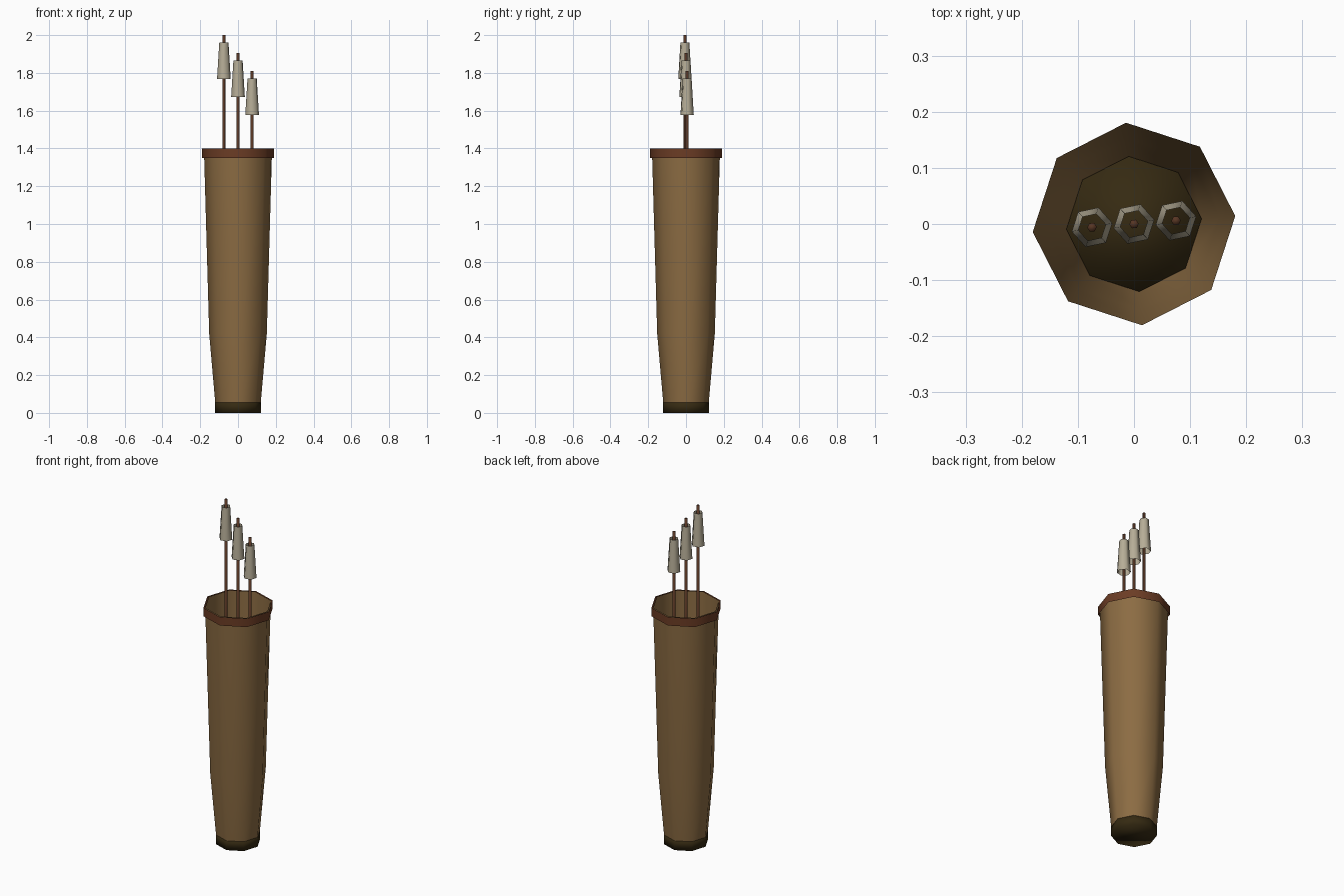
import bpy, bmesh, math

if "Cube" in bpy.data.objects:
    bpy.data.objects.remove(bpy.data.objects["Cube"])


def material(name, rgb):
    m = bpy.data.materials.new(name)
    m.diffuse_color = (*rgb, 1.0)
    m.use_nodes = True
    m.node_tree.nodes["Principled BSDF"].inputs["Base Color"].default_value = m.diffuse_color
    return m


leather = material("tan leather", (0.262, 0.150, 0.056))
trim = material("red brown trim", (0.147, 0.045, 0.018))
dark = material("dark leather", (0.036, 0.023, 0.006))
wood = material("shaft wood", (0.095, 0.036, 0.017))
feather = material("grey feather", (0.47, 0.42, 0.31))

TURN = math.radians(4.5)  # whole model is turned slightly about z


def tube(name, profile, sides, mat, loc=(0, 0), turn=TURN, caps=False):
    """Stack of rings from (radius, z) pairs, joined by smooth side walls."""
    bm = bmesh.new()
    rings = []
    for r, z in profile:
        rings.append([bm.verts.new((r * math.cos(turn + math.tau * i / sides),
                                    r * math.sin(turn + math.tau * i / sides), z))
                      for i in range(sides)])
    for a, b in zip(rings, rings[1:]):
        for i in range(sides):
            j = (i + 1) % sides
            bm.faces.new((a[i], a[j], b[j], b[i]))
    if caps:
        bm.faces.new(rings[0][::-1])
        bm.faces.new(rings[-1])
    for f in bm.faces:
        f.smooth = True
    me = bpy.data.meshes.new(name)
    bm.to_mesh(me)
    bm.free()
    me.materials.append(mat)
    ob = bpy.data.objects.new(name, me)
    ob.location = (loc[0], loc[1], 0)
    bpy.context.collection.objects.link(ob)
    return ob


# Quiver: open tapered body, rim band, capped base
tube("quiver_body", [(0.121, 0.055), (0.153, 0.42), (0.181, 1.40)], 8, leather)
tube("rim_band", [(0.19, 1.35), (0.19, 1.40)], 8, trim)
tube("base_cap", [(0.121, 0.0), (0.121, 0.062)], 8, dark, caps=True)

# Arrows: shaft with an open six-sided feather cone, stepping down to the right
for n, (offset, top) in enumerate([(-0.075, 2.0), (0.0, 1.905), (0.075, 1.81)], 1):
    loc = (offset * math.cos(TURN), offset * math.sin(TURN))
    tube(f"arrow_shaft_{n}", [(0.0085, 0.06), (0.0085, top)], 6, wood, loc, caps=True)
    tube(f"arrow_feathers_{n}", [(0.037, top - 0.232), (0.025, top - 0.04)], 6,
         feather, loc, turn=math.radians(12))
